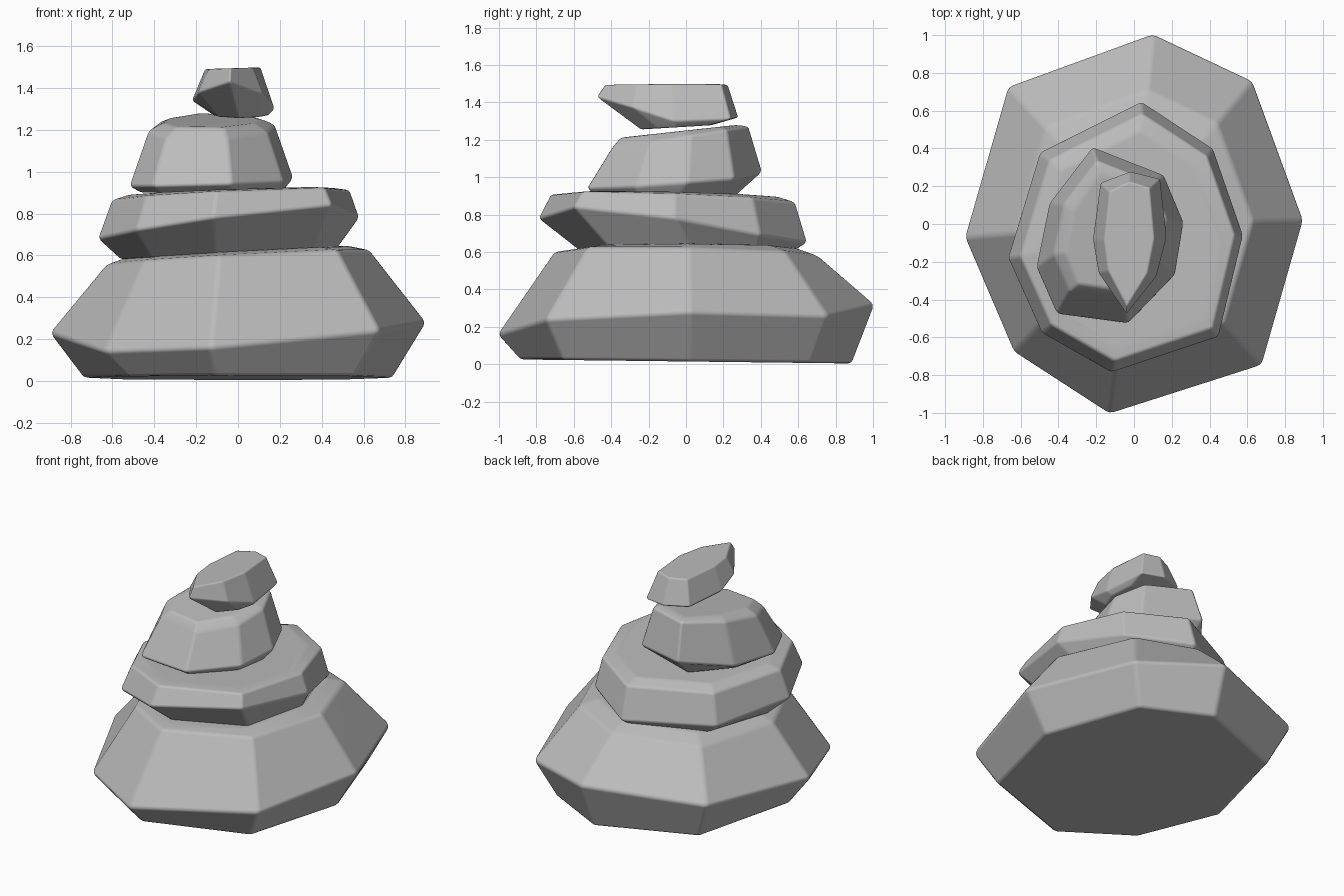
import bpy
import bmesh

default_cube = bpy.data.objects.get("Cube")
if default_cube:
    bpy.data.objects.remove(default_cube, do_unlink=True)

# One plain stone grey for the whole stack
stone_grey = bpy.data.materials.new("stone_grey")
stone_grey.use_nodes = True
grey = (0.5, 0.5, 0.5, 1.0)
stone_grey.diffuse_color = grey
shader = stone_grey.node_tree.nodes["Principled BSDF"]
shader.inputs["Base Color"].default_value = grey
shader.inputs["Roughness"].default_value = 0.8


def scaled_ring(outline, centre, scale, shift, height, tilt):
    """Copy the widest outline, scaled about the centre, onto a tilted plane."""
    ring = []
    for x, y, _ in outline:
        px = centre[0] + (x - centre[0]) * scale[0] + shift[0]
        py = centre[1] + (y - centre[1]) * scale[1] + shift[1]
        ring.append((px, py, height + tilt[0] * px + tilt[1] * py))
    return ring


def make_stone(name, centre, outline, bottom, tops, soft_edge):
    """Loft a faceted stone: bottom ring, widest outline, then the top rings."""
    rings = [scaled_ring(outline, centre, *bottom), outline]
    rings += [scaled_ring(outline, centre, *top) for top in tops]

    bm = bmesh.new()
    loops = [[bm.verts.new(point) for point in ring] for ring in rings]
    count = len(outline)
    for lower, upper in zip(loops, loops[1:]):
        for i in range(count):
            j = (i + 1) % count
            bm.faces.new((lower[i], lower[j], upper[j], upper[i]))
    bm.faces.new(loops[0])
    bm.faces.new(loops[-1])
    bmesh.ops.recalc_face_normals(bm, faces=bm.faces)

    mesh = bpy.data.meshes.new(name)
    bm.to_mesh(mesh)
    bm.free()
    mesh.materials.append(stone_grey)
    mesh.shade_smooth()
    stone = bpy.data.objects.new(name, mesh)
    bpy.context.collection.objects.link(stone)

    # Worn edges with flat-looking facets
    bevel = stone.modifiers.new("worn_edges", 'BEVEL')
    bevel.width = soft_edge
    bevel.segments = 2
    bevel.limit_method = 'ANGLE'
    bevel.angle_limit = 0.2
    normals = stone.modifiers.new("flat_facets", 'WEIGHTED_NORMAL')
    normals.weight = 100
    return stone


# Each outline runs clockwise from the left-hand corner;
# rings are given as scale, shift, height and tilt.
make_stone(
    "base_stone", (0, 0),
    [(-.9, -.07, .23), (-.67, .73, .28), (.1, 1.01, .32), (.63, .76, .26),
     (.9, .02, .28), (.68, -.75, .24), (-.13, -1.01, .16), (-.64, -.68, .14)],
    bottom=((.82, .88), (0, 0), .015, (0, -.012)),
    tops=[((.7, .7), (0, 0), .59, (.055, -.02)),
          ((.58, .58), (0, 0), .62, (.05, 0))],
    soft_edge=.02)

make_stone(
    "wide_stone", (-.04, -.07),
    [(-.67, -.18, .68), (-.5, .38, .65), (.04, .65, .65), (.42, .4, .69),
     (.58, -.06, .78), (.45, -.6, .84), (-.12, -.79, .78), (-.49, -.58, .72)],
    bottom=((.83, .8), (0, .08), .61, (.05, 0)),
    tops=[((.91, .91), (.01, 0), .885, (.045, -.035)),
          ((.78, .78), (.01, 0), .905, (.035, -.02))],
    soft_edge=.015)

make_stone(
    "tall_stone", (-.12, -.06),
    [(-.52, -.23, .93), (-.45, .11, .95), (-.22, .41, 1.03), (.16, .26, .99),
     (.265, .01, .97), (.22, -.27, .95), (-.03, -.53, .94), (-.41, -.48, .93)],
    bottom=((.86, .78), (0, -.04), .9, (0, 0)),
    tops=[((.77, .78), (0, .03), 1.22, (0, .16)),
          ((.6, .66), (0, .02), 1.25, (0, .11))],
    soft_edge=.015)

make_stone(
    "cap_stone", (-.03, -.07),
    [(-.22, -.08, 1.34), (-.18, .22, 1.33), (-.02, .28, 1.32), (.14, .24, 1.31),
     (.175, -.07, 1.3), (.12, -.28, 1.37), (-.04, -.48, 1.43), (-.19, -.26, 1.38)],
    bottom=((.65, .5), (.04, .03), 1.27, (0, .06)),
    tops=[((.67, .87), (0, -.01), 1.495, (.03, 0))],
    soft_edge=.01)
